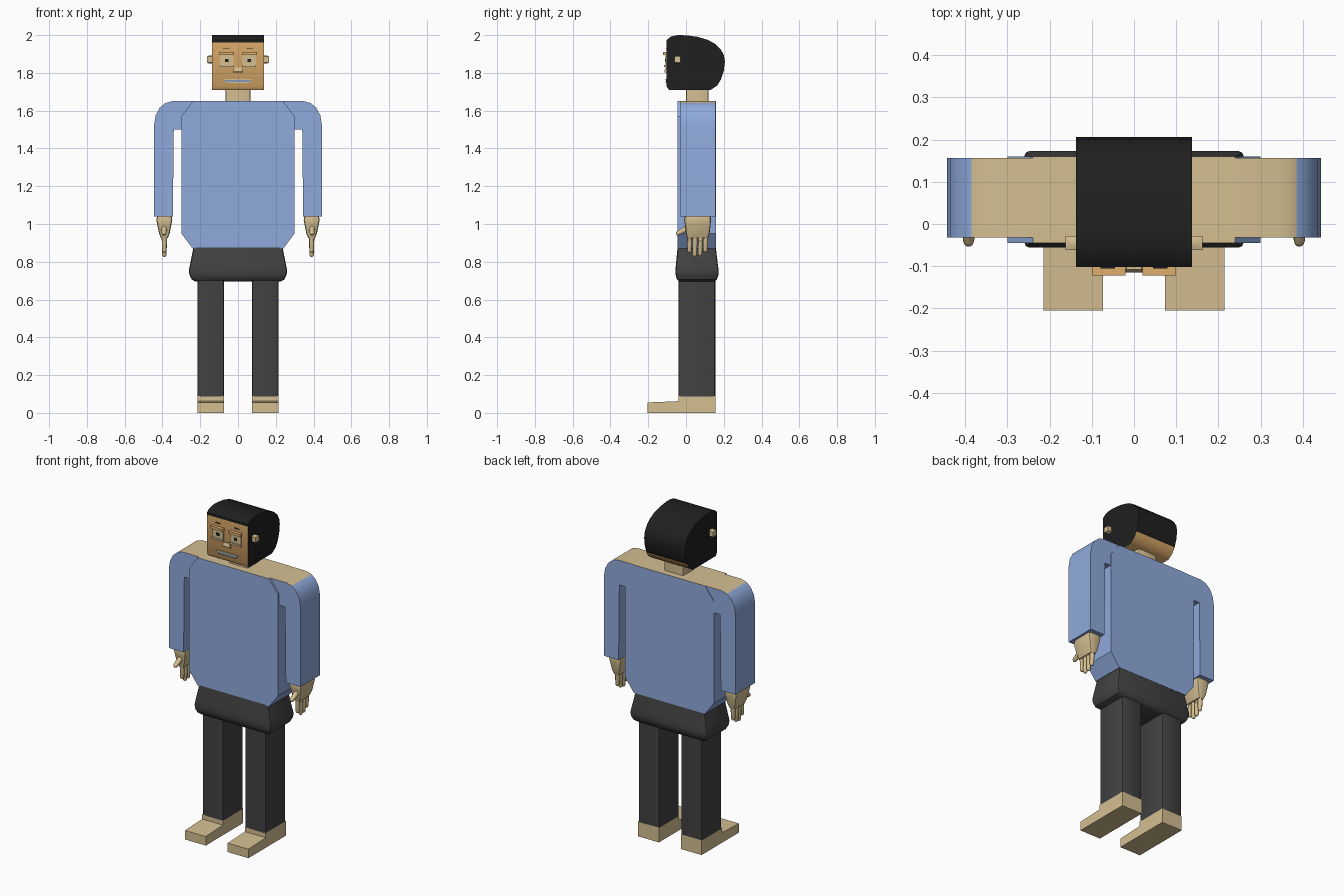
import bpy, bmesh, math
from mathutils import Vector, Matrix

if "Cube" in bpy.data.objects:
    bpy.data.objects.remove(bpy.data.objects["Cube"])


def mat(name, r, g, b):
    m = bpy.data.materials.new(name)
    m.diffuse_color = (r, g, b, 1)
    m.use_nodes = True
    m.node_tree.nodes["Principled BSDF"].inputs["Base Color"].default_value = m.diffuse_color
    return m


SHIRT = mat("shirt blue", 0.275, 0.402, 0.716)
SKIN = mat("tan skin", 0.66, 0.52, 0.285)
FACE = mat("warm face", 0.74, 0.42, 0.15)
HAIR = mat("black hair", 0.014, 0.014, 0.014)
PANTS = mat("dark grey trousers", 0.055, 0.055, 0.055)
LIPS = mat("grey blue mouth", 0.25, 0.33, 0.5)


def finish(name, bm, mats, rule=None, bevel=0, edge_rule=None, segs=2):
    """Clean normals, optionally bevel, colour by rule, link the object."""
    bmesh.ops.recalc_face_normals(bm, faces=bm.faces)
    if bevel:
        edges = [e for e in bm.edges if edge_rule is None or edge_rule(e)]
        bmesh.ops.bevel(bm, geom=edges, offset=bevel, segments=segs,
                        profile=0.5, affect='EDGES')
    bm.normal_update()
    if rule:
        for f in bm.faces:
            f.material_index = rule(f.normal, f.calc_center_median())
    me = bpy.data.meshes.new(name)
    bm.to_mesh(me)
    bm.free()
    for m in mats:
        me.materials.append(m)
    ob = bpy.data.objects.new(name, me)
    bpy.context.collection.objects.link(ob)
    return ob


def prism(name, pts, axis, a, b, mats, rule=None):
    """Extrude a closed profile along 'x' (pts are y,z) or 'y' (pts are x,z)."""
    bm = bmesh.new()
    place = (lambda p, t: (t, p[0], p[1])) if axis == 'x' else (lambda p, t: (p[0], t, p[1]))
    lo = [bm.verts.new(place(p, a)) for p in pts]
    hi = [bm.verts.new(place(p, b)) for p in pts]
    bm.faces.new(lo)
    bm.faces.new(hi)
    n = len(pts)
    for i in range(n):
        j = (i + 1) % n
        bm.faces.new((lo[i], lo[j], hi[j], hi[i]))
    return finish(name, bm, mats, rule)


def loft(name, rings, mats, bevel=0, rule=None):
    """Stack rectangles (z, x0, x1, y0, y1); bevel rounds the upright edges."""
    bm = bmesh.new()
    prev = None
    for k, (z, x0, x1, y0, y1) in enumerate(rings):
        ring = [bm.verts.new(c) for c in
                ((x0, y0, z), (x1, y0, z), (x1, y1, z), (x0, y1, z))]
        if k in (0, len(rings) - 1):
            bm.faces.new(ring)
        if prev:
            for i in range(4):
                j = (i + 1) % 4
                bm.faces.new((prev[i], prev[j], ring[j], ring[i]))
        prev = ring
    upright = lambda e: abs(e.verts[0].co.z - e.verts[1].co.z) > 1e-4
    return finish(name, bm, mats, rule, bevel, upright)


def box(name, x0, x1, y0, y1, z0, z1, m):
    a, b = min(x0, x1), max(x0, x1)
    return loft(name, [(z0, a, b, y0, y1), (z1, a, b, y0, y1)], [m])


def rod(name, p, q, r0, r1, m, sides=10):
    """Tapered rod from p to q with a rounded tip at q."""
    p, q = Vector(p), Vector(q)
    d = q - p
    rot = d.to_track_quat('Z', 'Y').to_matrix().to_4x4()
    bm = bmesh.new()
    length, prev = d.length, None
    rings = [(0, r0), (length - r1, r1), (length - r1 * 0.4, r1 * 0.8), (length, r1 * 0.3)]
    for k, (h, r) in enumerate(rings):
        ring = [bm.verts.new((r * math.cos(2 * math.pi * i / sides),
                              r * math.sin(2 * math.pi * i / sides), h)) for i in range(sides)]
        if k in (0, len(rings) - 1):
            bm.faces.new(ring)
        if prev:
            for i in range(sides):
                j = (i + 1) % sides
                bm.faces.new((prev[i], prev[j], ring[j], ring[i]))
        prev = ring
    bmesh.ops.transform(bm, matrix=Matrix.Translation(p) @ rot, verts=bm.verts)
    return finish(name, bm, [m])


top_is_skin = lambda n, c: 1 if n.z > 0.95 else 0

# Torso: shirt with bare shoulder top
half = [(0.24, 1.65), (0.30, 1.57), (0.30, 0.95), (0.24, 0.87)]
prism("torso", half + [(-x, z) for x, z in reversed(half)], 'y',
      -0.045, 0.16, [SHIRT, SKIN], top_is_skin)

# Hips
hips = [(0.695, .225, -.035, .15), (0.705, .245, -.048, .163), (0.73, .257, -.055, .172),
        (0.755, .26, -.056, .173), (0.79, .253, -.053, .168), (0.875, .236, -.045, .158)]
loft("hips", [(z, -w, w, a, b) for z, w, a, b in hips], [PANTS], 0.012)

# Neck
loft("neck", [(1.64, -.066, .066, 0, .12), (1.73, -.066, .066, 0, .12)], [SKIN], 0.012)

# Head: side profile, hair everywhere except face and underside
head = [(-.102, 1.728), (-.09, 1.71), (.13, 1.71), (.165, 1.733), (.185, 1.765),
        (.2, 1.81), (.206, 1.86), (.2, 1.895), (.183, 1.925), (.155, 1.953),
        (.115, 1.975), (.06, 1.991), (0, 1.999), (-.045, 2.0), (-.08, 1.992),
        (-.102, 1.975), (-.102, 1.962)]
prism("head", head, 'x', -0.138, 0.138, [HAIR, FACE],
      lambda n, c: 1 if (n.y < -0.7 and c.z < 1.95) or n.z < -0.5 else 0)

# Nose
loft("nose", [(1.803, -.026, .026, -.113, -.1), (1.808, -.026, .026, -.115, -.1),
              (1.828, -.018, .018, -.108, -.1)], [SKIN])

# Mouth with lips
box("mouth", -.068, .068, -.106, -.1, 1.752, 1.762, LIPS)
box("upper_lip", -.075, .075, -.109, -.1, 1.762, 1.768, SKIN)
box("lower_lip", -.06, .06, -.109, -.1, 1.746, 1.752, SKIN)

for s, side in ((1, "left"), (-1, "right")):
    # Eye: panel, lids, pupil and brow
    box(f"{side}_eye", s * .024, s * .096, -.109, -.1, 1.84, 1.9, SKIN)
    box(f"{side}_upper_lid", s * .02, s * .1, -.122, -.1, 1.895, 1.911, FACE)
    box(f"{side}_lower_lid", s * .024, s * .096, -.116, -.1, 1.831, 1.842, SKIN)
    box(f"{side}_pupil", s * .05, s * .07, -.112, -.1, 1.858, 1.874, HAIR)
    box(f"{side}_brow", s * .045, s * .08, -.105, -.1, 1.928, 1.933, HAIR)

    # Ear
    ear = [(1.85, .145, -.05), (1.855, .155, -.062), (1.887, .155, -.062), (1.892, .145, -.05)]
    loft(f"{side}_ear", [(z, *sorted((s * .13, s * (x + .008))), y, -.09 - y)
                         for z, x, y in ear], [SKIN])

    # Arm: bent front profile, skin on the flat shoulder top
    arm = [(.235, 1.65), (.35, 1.65), (.385, 1.64), (.415, 1.615), (.436, 1.575),
           (.444, 1.525), (.444, 1.04), (.345, 1.04), (.34, 1.5), (.295, 1.5), (.295, 1.578)]
    prism(f"{side}_arm", [(s * x, z) for x, z in arm], 'y', -.032, .157,
          [SHIRT, SKIN], top_is_skin)

    # Hand: wrist and palm
    palm = [(.925, .018, .005, .118), (.95, .028, .0, .125), (.995, .037, -.006, .13),
            (1.02, .042, -.01, .132), (1.045, .038, -.005, .13)]
    loft(f"{side}_palm", [(z, s * .39 - w, s * .39 + w, a, b) for z, w, a, b in palm],
         [SKIN], 0.012)
    # Fingers and thumb
    for i, tip in enumerate((.848, .826, .83, .85)):
        y = .02 + i * .028
        rod(f"{side}_finger_{i + 1}", (s * .39, y, .95), (s * .39, y - .002, tip),
            .0145, .012, SKIN)
    rod(f"{side}_thumb", (s * .392, .02, .985), (s * .392, -.052, .945), .017, .013, SKIN)

    # Leg and foot
    x0, x1 = sorted((s * .074, s * .214))
    loft(f"{side}_leg", [(.088, x0, x1, -.04, .155), (.75, x0, x1, -.04, .155)], [PANTS], 0.01)
    foot = [(-.205, .0), (.155, .0), (.155, .09), (-.04, .09), (-.04, .062), (-.205, .055)]
    prism(f"{side}_foot", foot, 'x', x0, x1, [SKIN])

# Smooth rounded parts, keep hard corners
for ob in bpy.context.scene.objects:
    ob.select_set(True)
    bpy.context.view_layer.objects.active = ob
bpy.ops.object.shade_smooth_by_angle(angle=math.radians(35))
